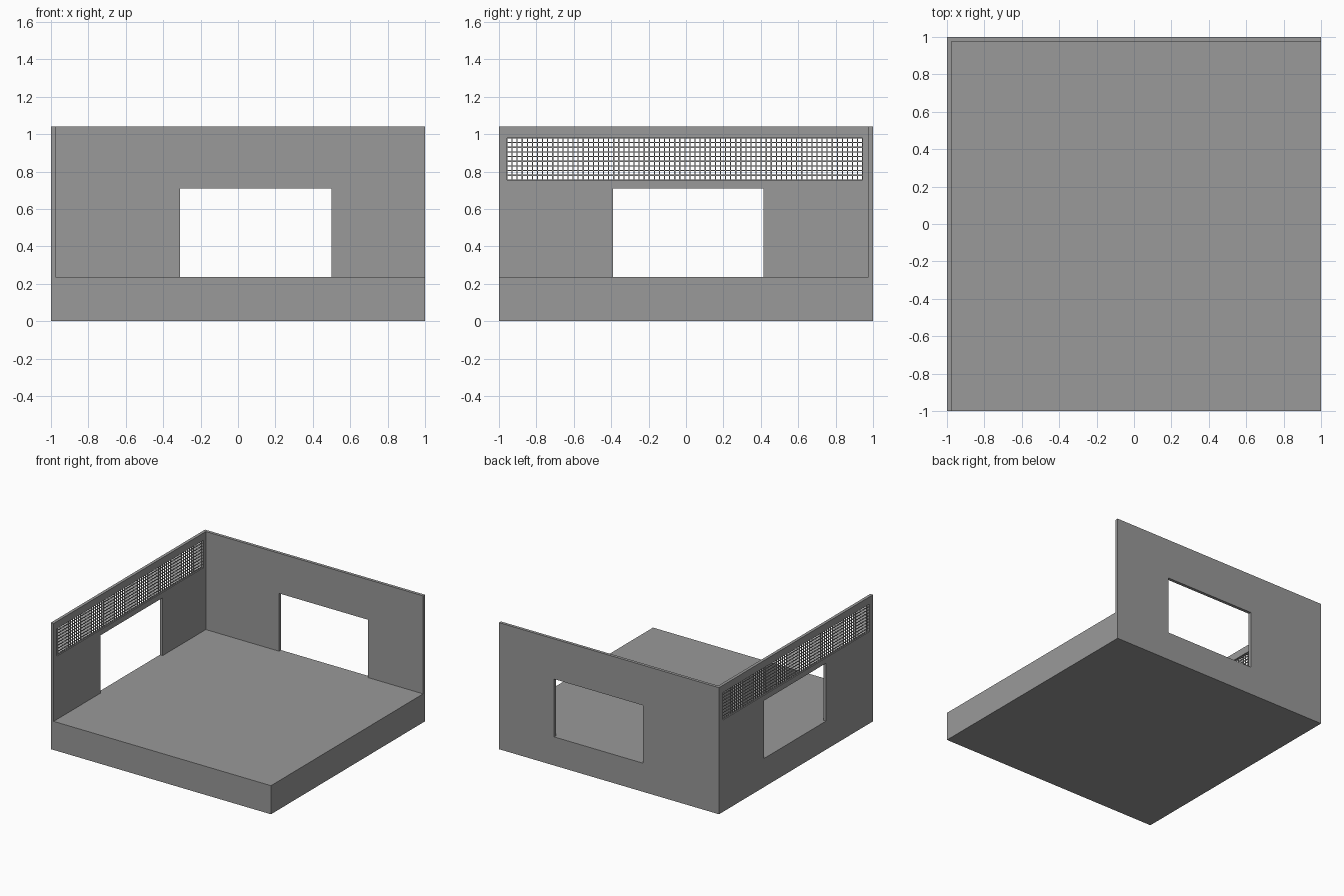
import bpy

cube = bpy.data.objects.get("Cube")
if cube:
    bpy.data.objects.remove(cube)

grey = bpy.data.materials.new("plain_grey")
grey.use_nodes = True
grey.diffuse_color = (0.32, 0.32, 0.32, 1)
grey.node_tree.nodes["Principled BSDF"].inputs["Base Color"].default_value = (0.32, 0.32, 0.32, 1)

TOP, FLOOR, HEAD = 1.04, 0.235, 0.71
T = 0.025                                   # wall thickness
GRILLE = (-0.957, 0.945, 0.755, 0.98)       # y0, y1, z0, z1


def mesh_object(name, verts, faces):
    mesh = bpy.data.meshes.new(name)
    mesh.from_pydata(verts, [], faces)
    mesh.materials.append(grey)
    obj = bpy.data.objects.new(name, mesh)
    bpy.context.collection.objects.link(obj)
    return obj


def boxes(name, spans):
    """One object made of boxes, each given as (x0, x1, y0, y1, z0, z1)."""
    verts, faces = [], []
    quads = ((0, 1, 3, 2), (4, 6, 7, 5), (0, 4, 5, 1),
             (2, 3, 7, 6), (0, 2, 6, 4), (1, 5, 7, 3))
    for s in spans:
        n = len(verts)
        verts += [(x, y, z) for x in s[:2] for y in s[2:4] for z in s[4:]]
        faces += [[n + i for i in q] for q in quads]
    return mesh_object(name, verts, faces)


def wall(name, length, height, holes, place):
    """Wall panel with rectangular holes, built on a grid of their edges."""
    us = sorted({*length, *(u for h in holes for u in h[:2])})
    vs = sorted({*height, *(v for h in holes for v in h[2:])})
    verts = [place(u, v) for u in us for v in vs]
    faces = []
    for i in range(len(us) - 1):
        for j in range(len(vs) - 1):
            u, v = (us[i] + us[i + 1]) / 2, (vs[j] + vs[j + 1]) / 2
            if not any(a < u < b and c < v < d for a, b, c, d in holes):
                k = i * len(vs) + j
                faces.append((k, k + len(vs), k + len(vs) + 1, k + 1))
    obj = mesh_object(name, verts, faces)
    solid = obj.modifiers.new("thickness", "SOLIDIFY")
    solid.thickness = T
    solid.offset = 0
    return obj


# Floor slab
boxes("floor_slab", [(-1, 1, -1, 1, 0, FLOOR)])

# Back wall with window, and side wall with window and vent opening
wall("back_wall", (-1 + T, 1), (FLOOR, TOP), [(-0.31, 0.5, FLOOR, HEAD)],
     lambda u, v: (u, 1 - T / 2, v))
wall("right_wall", (-1, 1), (FLOOR, TOP),
     [(-0.39, 0.415, FLOOR, HEAD), GRILLE],
     lambda u, v: (-1 + T / 2, u, v))

# Wire grille in the vent opening
y0, y1, z0, z1 = GRILLE
COLS, ROWS, R = 70, 9, 0.003
X = -1 + T / 2
bars = []
for i in range(COLS + 1):
    y = y0 + (y1 - y0) * i / COLS
    bars.append((X - R, X + R, y - R, y + R, z0, z1))
for j in range(ROWS + 1):
    z = z0 + (z1 - z0) * j / ROWS
    bars.append((X - R, X + R, y0, y1, z - R, z + R))
boxes("vent_grille", bars)
